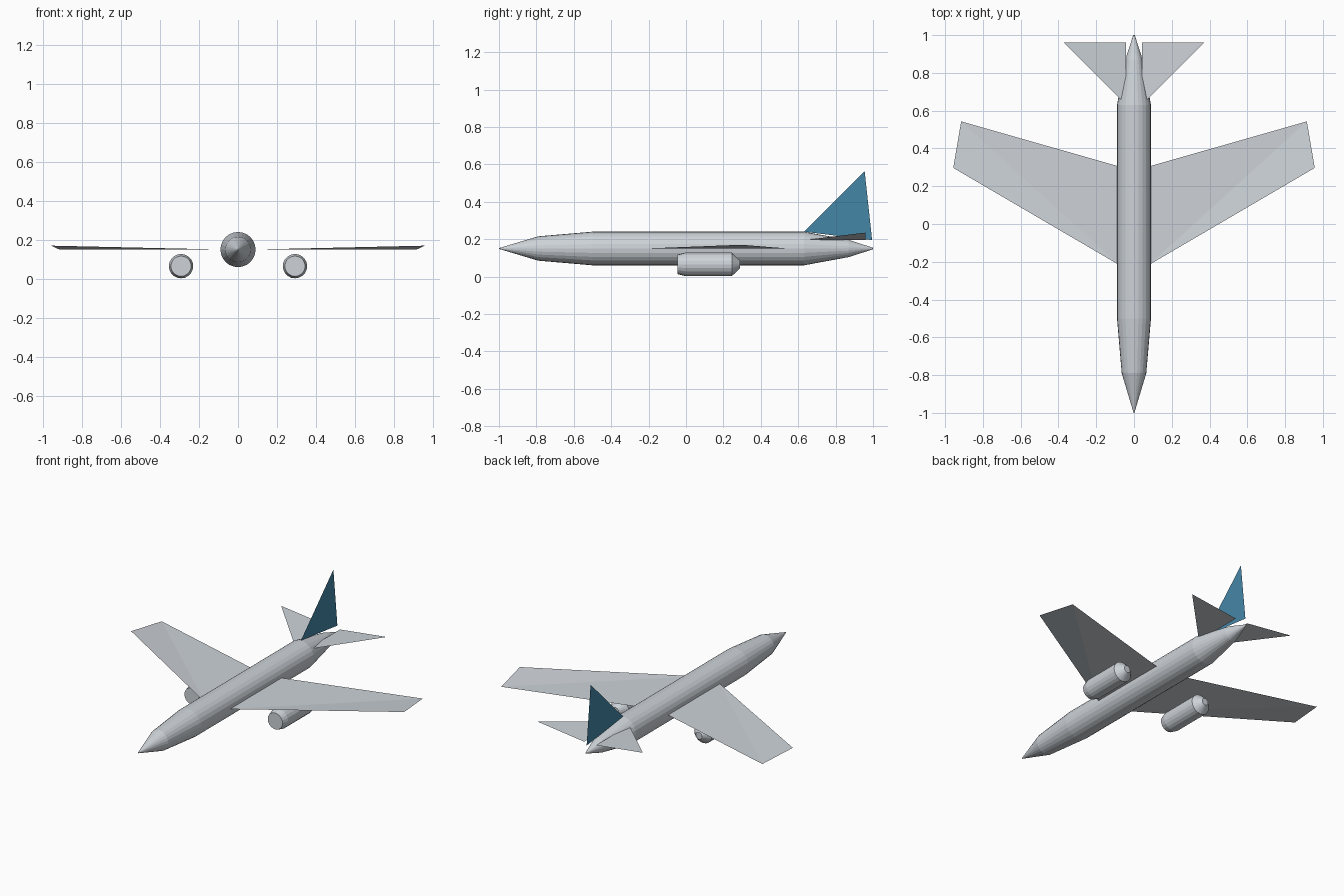
import bpy, bmesh, math

cube = bpy.data.objects.get("Cube")
if cube:
    bpy.data.objects.remove(cube, do_unlink=True)


def make_material(name, color):
    mat = bpy.data.materials.new(name)
    mat.use_nodes = True
    mat.diffuse_color = color
    mat.node_tree.nodes["Principled BSDF"].inputs["Base Color"].default_value = color
    return mat


silver = make_material("silver_grey", (0.61, 0.65, 0.69, 1))
blue = make_material("tail_blue", (0.06, 0.24, 0.39, 1))


def finish(name, bm, mat):
    mesh = bpy.data.meshes.new(name)
    bm.to_mesh(mesh)
    bm.free()
    mesh.materials.append(mat)
    obj = bpy.data.objects.new(name, mesh)
    bpy.context.collection.objects.link(obj)
    return obj


def tube(name, profile, x, z, sides, mat):
    """Closed body turned around the y direction from (y, radius) stations."""
    bm = bmesh.new()
    rings = []
    for y, r in profile:
        ring = []
        for i in range(sides):
            a = math.tau * i / sides
            ring.append(bm.verts.new((x + r * math.cos(a), y, z + r * math.sin(a))))
        rings.append(ring)
    for a, b in zip(rings, rings[1:]):
        for i in range(sides):
            j = (i + 1) % sides
            bm.faces.new((a[i], a[j], b[j], b[i]))
    bm.faces.new(rings[0])
    bm.faces.new(rings[-1])
    bmesh.ops.recalc_face_normals(bm, faces=bm.faces[:])
    return finish(name, bm, mat)


def sheet(name, points, mat, side=1):
    """Thin panel fanned from its first point, mirrored in x by side."""
    bm = bmesh.new()
    verts = [bm.verts.new((x * side, y, z)) for x, y, z in points]
    for b, c in zip(verts[1:], verts[2:]):
        bm.faces.new((verts[0], b, c) if side > 0 else (verts[0], c, b))
    return finish(name, bm, mat)


# Fuselage with pointed nose and tail
tube("fuselage", [(-1, 0.002), (-0.79, 0.065), (-0.5, 0.09), (0.63, 0.09),
                  (0.87, 0.046), (1, 0.004)], 0, 0.15, 24, silver)

# Upright tail fin
sheet("tail_fin", [(0, 0.63, 0.24), (0, 0.995, 0.195), (0, 0.955, 0.565)], blue)

# Wings, tailplanes and engines on both sides
wing = [(0.08, -0.216, 0.15), (0.957, 0.297, 0.17),
        (0.915, 0.543, 0.15), (0.08, 0.305, 0.15)]
tailplane = [(0.042, 0.63, 0.195), (0.37, 0.96, 0.235), (0.042, 0.96, 0.195)]
engine = [(-0.045, 0.052), (-0.005, 0.0625), (0.245, 0.0625), (0.288, 0.022)]
for label, side in (("left", 1), ("right", -1)):
    sheet(label + "_wing", wing, silver, side)
    sheet(label + "_tailplane", tailplane, silver, side)
    tube(label + "_engine", engine, 0.292 * side, 0.065, 20, silver)
